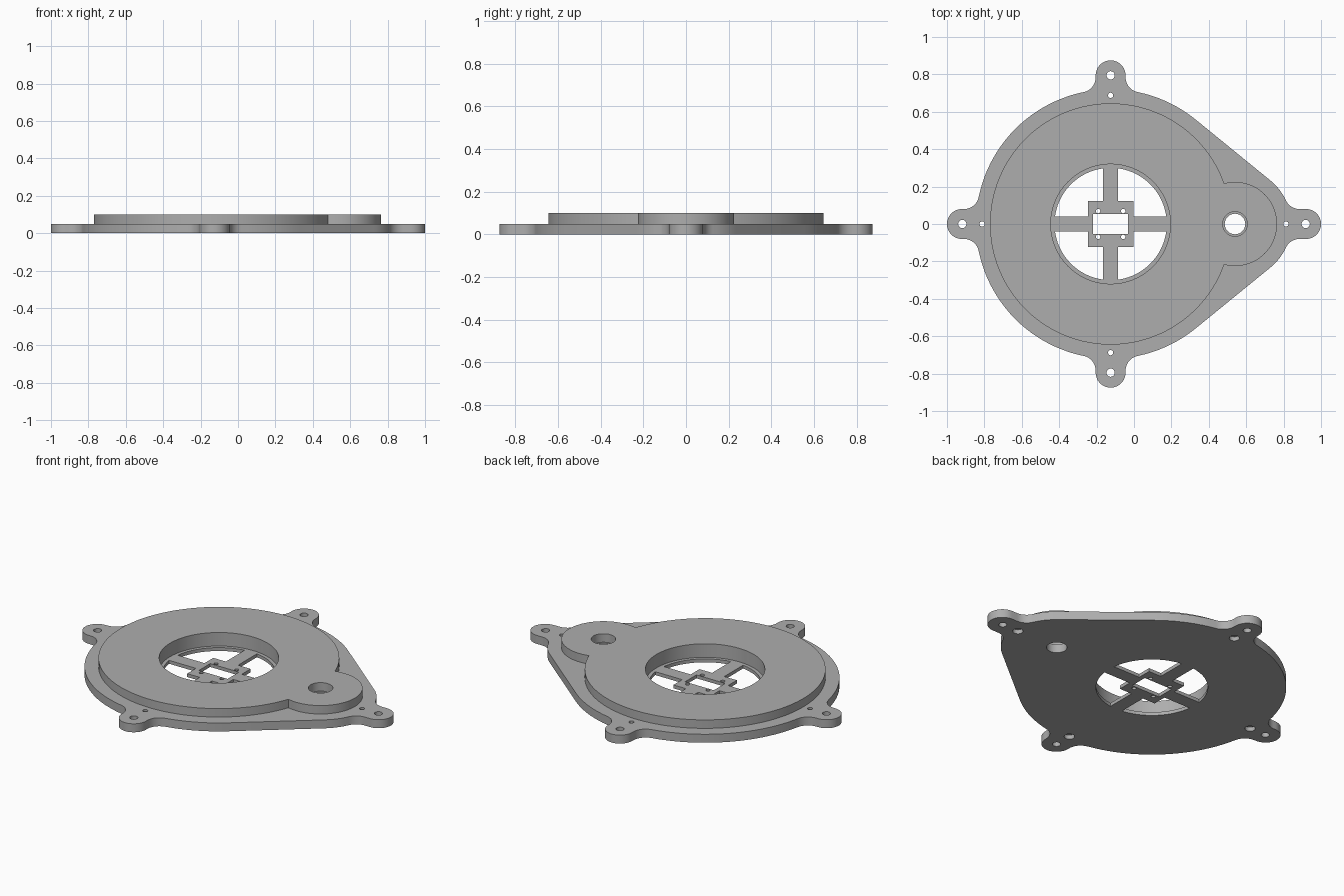
import bpy
import bmesh
from math import acos, asin, atan2, cos, degrees, radians, sin, sqrt

cube = bpy.data.objects.get("Cube")
if cube:
    bpy.data.objects.remove(cube, do_unlink=True)

grey = bpy.data.materials.new("plain grey")
grey.use_nodes = True
grey.diffuse_color = (0.42, 0.42, 0.42, 1)
grey.node_tree.nodes["Principled BSDF"].inputs["Base Color"].default_value = grey.diffuse_color

CX, PX = -0.125, 0.54          # centres of the main disc and the pivot
BASE, TOP, SHELF = 0.05, 0.10, 0.02
R_BASE, R_NOSE = 0.72, 0.30    # base outline radii
LUG, FILLET, REACH = 0.08, 0.08, 0.795


def arc(cx, cy, r, start, end, step=4):
    """Points on an arc, angles in degrees, either direction."""
    n = max(2, round(abs(end - start) / step))
    angles = [radians(start + (end - start) * i / n) for i in range(n + 1)]
    return [(cx + r * cos(a), cy + r * sin(a)) for a in angles]


def prism(name, points, z0, z1):
    """Upright solid from a flat outline."""
    clean = [p for i, p in enumerate(points)
             if (p[0] - points[i - 1][0]) ** 2 + (p[1] - points[i - 1][1]) ** 2 > 1e-9]
    bm = bmesh.new()
    face = bm.faces.new([bm.verts.new((x, y, z0)) for x, y in clean])
    ret = bmesh.ops.extrude_face_region(bm, geom=[face])
    top = [v for v in ret["geom"] if isinstance(v, bmesh.types.BMVert)]
    bmesh.ops.translate(bm, verts=top, vec=(0, 0, z1 - z0))
    bmesh.ops.recalc_face_normals(bm, faces=bm.faces)
    mesh = bpy.data.meshes.new(name)
    bm.to_mesh(mesh)
    bm.free()
    mesh.materials.append(grey)
    obj = bpy.data.objects.new(name, mesh)
    bpy.context.collection.objects.link(obj)
    return obj


def activate(obj):
    bpy.ops.object.select_all(action="DESELECT")
    obj.select_set(True)
    bpy.context.view_layer.objects.active = obj


def combine(obj, other, operation):
    """Apply a boolean and discard the helper."""
    activate(obj)
    mod = obj.modifiers.new("join", "BOOLEAN")
    mod.operation, mod.solver, mod.object = operation, "EXACT", other
    bpy.ops.object.modifier_apply(modifier=mod.name)
    bpy.data.objects.remove(other, do_unlink=True)


def bore(obj, x, y, r, z0=-0.02, z1=0.12, step=10):
    combine(obj, prism("cutter", arc(x, y, r, 0, 360 - step, step), z0, z1), "DIFFERENCE")


def fillet_place(r):
    """Distance along the lug axis, and angle off it, of a fillet against radius r."""
    off = LUG + FILLET
    return sqrt((r + FILLET) ** 2 - off ** 2), degrees(asin(off / (r + FILLET)))


# Base plate outline: upper half from right lug to left lug, then mirrored
off = LUG + FILLET
reach_n, ang_n = fillet_place(R_NOSE)
reach_b, ang_b = fillet_place(R_BASE)
tangent = degrees(acos((R_BASE - R_NOSE) / (PX - CX)))
half = arc(0.92, 0, LUG, 0, 90, 10)
half += arc(PX + reach_n, off, FILLET, 270, 180 + ang_n, 8)
half += arc(PX, 0, R_NOSE, ang_n, tangent)
half += arc(CX, 0, R_BASE, tangent, 90 - ang_b, 3)
half += arc(CX + off, reach_b, FILLET, 270 - ang_b, 180, 8)
half += arc(CX, REACH, LUG, 0, 180, 10)
half += arc(CX - off, reach_b, FILLET, 0, -90 + ang_b, 8)
half += arc(CX, 0, R_BASE, 90 + ang_b, 180 - ang_b, 3)
half += arc(CX - reach_b, off, FILLET, -ang_b, -90, 8)
half += arc(-0.92, 0, LUG, 90, 180, 10)
plate = prism("mounting_plate", half + [(x, -y) for x, y in half[-2:0:-1]], 0, BASE)

# Raised disc with the round pivot boss
R_DISC, R_BOSS, D = 0.645, 0.225, PX - CX
ix = (D * D + R_DISC ** 2 - R_BOSS ** 2) / (2 * D)
iy = sqrt(R_DISC ** 2 - ix ** 2)
a_disc, a_boss = degrees(atan2(iy, ix)), degrees(atan2(iy, ix - D))
raised = arc(CX, 0, R_DISC, a_disc, 360 - a_disc, 3) + arc(PX, 0, R_BOSS, -a_boss, a_boss, 5)
combine(plate, prism("raised_disc", raised, SHELF, TOP), "UNION")

# Stepped centre opening and stepped pivot hole
bore(plate, CX, 0, 0.30, step=4)
bore(plate, CX, 0, 0.32, SHELF, 0.12, step=4)
bore(plate, PX, 0, 0.055)
bore(plate, PX, 0, 0.066, BASE, 0.12)

# Lug holes, and small holes counterbored from below
for x, y in ((0.918, 0), (-0.918, 0), (CX, REACH), (CX, -REACH)):
    bore(plate, x, y, 0.022, step=15)
for x, y in ((0.812, 0), (-0.812, 0), (CX, 0.688), (CX, -0.688)):
    bore(plate, x, y, 0.014, step=15)
    bore(plate, x, y, 0.028, -0.02, 0.025, step=15)

# Cross-shaped carrier in the opening, with a slot and four screw holes
quarter = [(0.30, -0.04), (0.30, 0.04), (0.122, 0.04), (0.122, 0.122), (0.04, 0.122)]
cross = []
for turn in range(4):
    cross += [(CX + x, y) for x, y in quarter]
    quarter = [(-y, x) for x, y in quarter]
carrier = prism("cross_carrier", cross, 0, SHELF)
slot = [(CX - 0.094, -0.053), (CX + 0.094, -0.053), (CX + 0.094, 0.053), (CX - 0.094, 0.053)]
combine(carrier, prism("cutter", slot, -0.02, 0.12), "DIFFERENCE")
for sx in (-1, 1):
    for sy in (-1, 1):
        bore(carrier, CX + sx * 0.067, sy * 0.069, 0.012, step=20)

for obj in (plate, carrier):
    activate(obj)
    bpy.ops.object.shade_smooth_by_angle(angle=radians(30))
